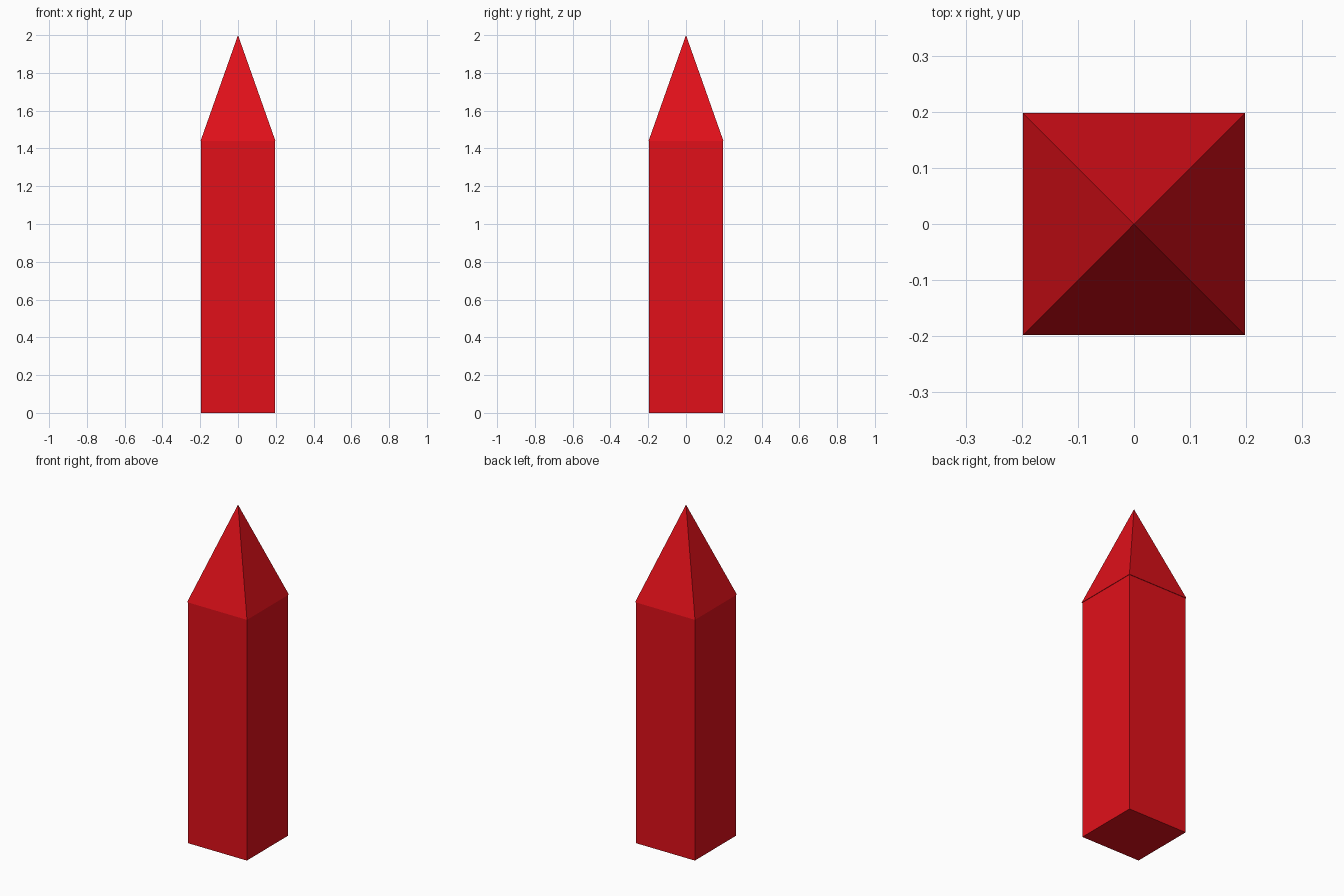
import bpy
from math import radians, sqrt

if "Cube" in bpy.data.objects:
    bpy.data.objects.remove(bpy.data.objects["Cube"])

BODY_HALF = 0.195
TIP_HALF = 0.198
JOIN_Z = 1.44
TOP_Z = 2.0

red = bpy.data.materials.new("red_paint")
red.diffuse_color = (0.75, 0.005, 0.01, 1.0)
red.use_nodes = True
red.node_tree.nodes["Principled BSDF"].inputs["Base Color"].default_value = red.diffuse_color


def finish(name):
    obj = bpy.context.object
    obj.name = name
    obj.data.materials.append(red)
    bpy.ops.object.transform_apply(location=False, rotation=True, scale=True)
    return obj


# Square shaft
bpy.ops.mesh.primitive_cube_add(size=1, location=(0, 0, JOIN_Z / 2))
bpy.context.object.scale = (2 * BODY_HALF, 2 * BODY_HALF, JOIN_Z)
finish("post_shaft")

# Pyramid tip, overhanging the shaft very slightly
bpy.ops.mesh.primitive_cone_add(
    vertices=4, radius1=TIP_HALF * sqrt(2), radius2=0, depth=TOP_Z - JOIN_Z,
    location=(0, 0, (JOIN_Z + TOP_Z) / 2), rotation=(0, 0, radians(45)))
finish("post_tip")
